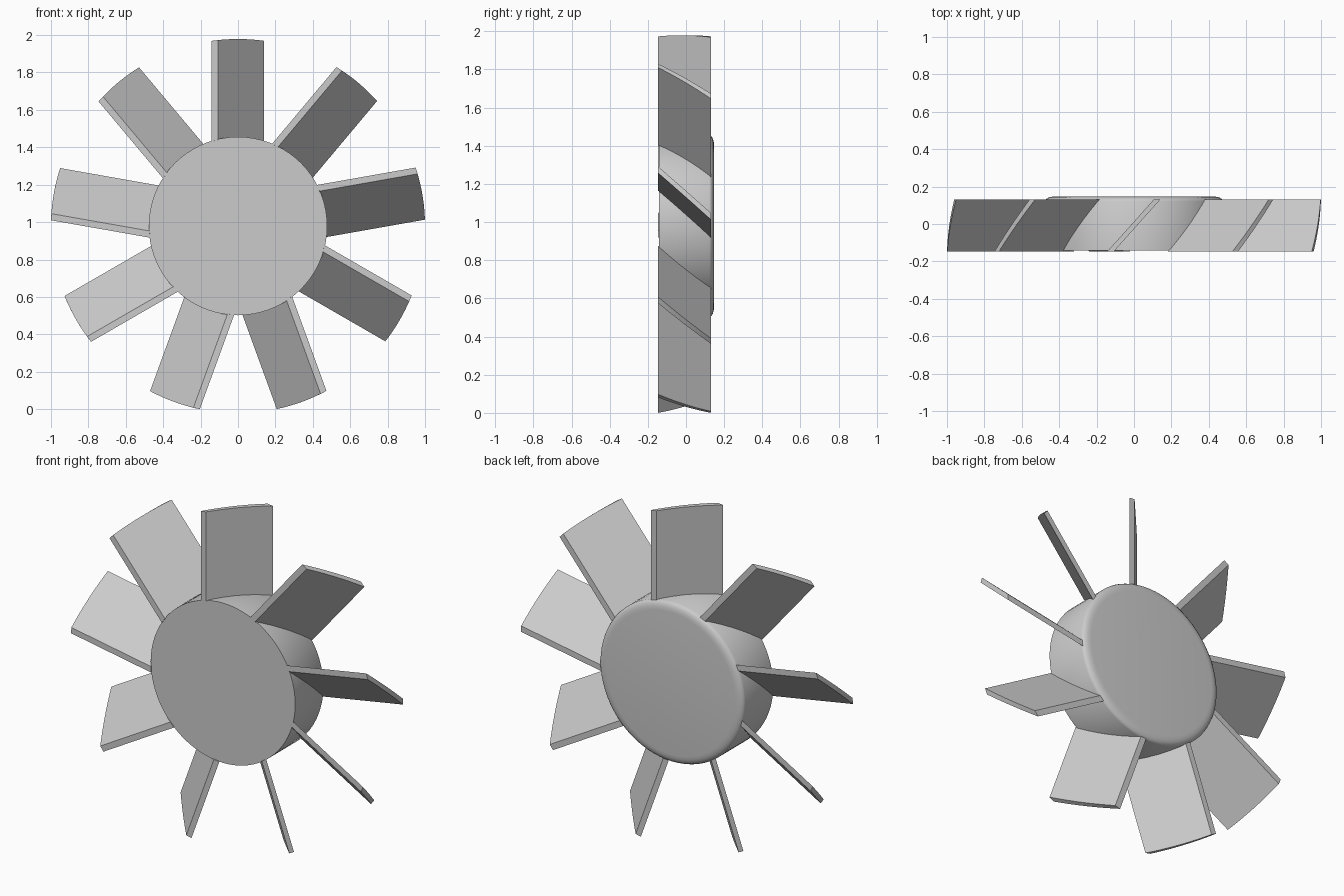
import bpy, bmesh
from math import sin, cos, pi, sqrt, radians
from mathutils import Matrix

cube = bpy.data.objects.get("Cube")
if cube:
    bpy.data.objects.remove(cube, do_unlink=True)

CENTRE_Z = 0.979
HUB_R, TIP_R = 0.477, 1.0
FRONT, BACK = -0.147, 0.13
BLADES = 9

grey = bpy.data.materials.new("plain_grey")
grey.use_nodes = True
colour = (0.6, 0.6, 0.6, 1)
grey.diffuse_color = colour
grey.node_tree.nodes["Principled BSDF"].inputs["Base Color"].default_value = colour


def make_object(name, bm):
    bmesh.ops.recalc_face_normals(bm, faces=bm.faces)
    mesh = bpy.data.meshes.new(name)
    bm.to_mesh(mesh)
    bm.free()
    mesh.materials.append(grey)
    obj = bpy.data.objects.new(name, mesh)
    bpy.context.collection.objects.link(obj)
    return obj


def bridge(bm, a, b):
    for i in range(len(a)):
        j = (i + 1) % len(a)
        bm.faces.new((a[i], a[j], b[j], b[i]))


def build_hub(segments=72):
    # Turned drum: sharp front rim, rounded back rim
    profile = [(HUB_R, -0.142), (HUB_R, 0.122), (0.472, 0.132),
               (0.46, 0.14), (0.445, 0.145), (0.425, 0.147)]
    bm = bmesh.new()
    rings = []
    for r, y in profile:
        angles = [2 * pi * i / segments for i in range(segments)]
        rings.append([bm.verts.new((r * sin(a), y, r * cos(a))) for a in angles])
    for a, b in zip(rings, rings[1:]):
        bridge(bm, a, b)
    bm.faces.new(rings[0])
    bm.faces.new(rings[-1])
    hub = make_object("hub", bm)
    hub.location.z = CENTRE_Z
    bpy.ops.object.select_all(action='DESELECT')
    hub.select_set(True)
    bpy.context.view_layer.objects.active = hub
    bpy.ops.object.shade_smooth_by_angle(angle=radians(35))


def build_blade(index, steps=10):
    # Slanted slab with root and tip trimmed to circles around the axle
    left, right, thick = -0.143, 0.14, 0.035
    bm = bmesh.new()
    sections = []
    for i in range(steps + 1):
        t = i / steps
        x = left + t * (right - thick - left)
        y = FRONT + t * (BACK - FRONT)
        corners = [(x, HUB_R - 0.003), (x + thick, HUB_R - 0.003),
                   (x + thick, TIP_R), (x, TIP_R)]
        sections.append([bm.verts.new((cx, y, sqrt(r * r - cx * cx)))
                         for cx, r in corners])
    for a, b in zip(sections, sections[1:]):
        bridge(bm, a, b)
    bm.faces.new(sections[0])
    bm.faces.new(sections[-1])
    blade = make_object(f"blade_{index + 1}", bm)
    blade.matrix_world = (Matrix.Translation((0, 0, CENTRE_Z))
                          @ Matrix.Rotation(2 * pi * index / BLADES, 4, 'Y'))


build_hub()
for n in range(BLADES):
    build_blade(n)
